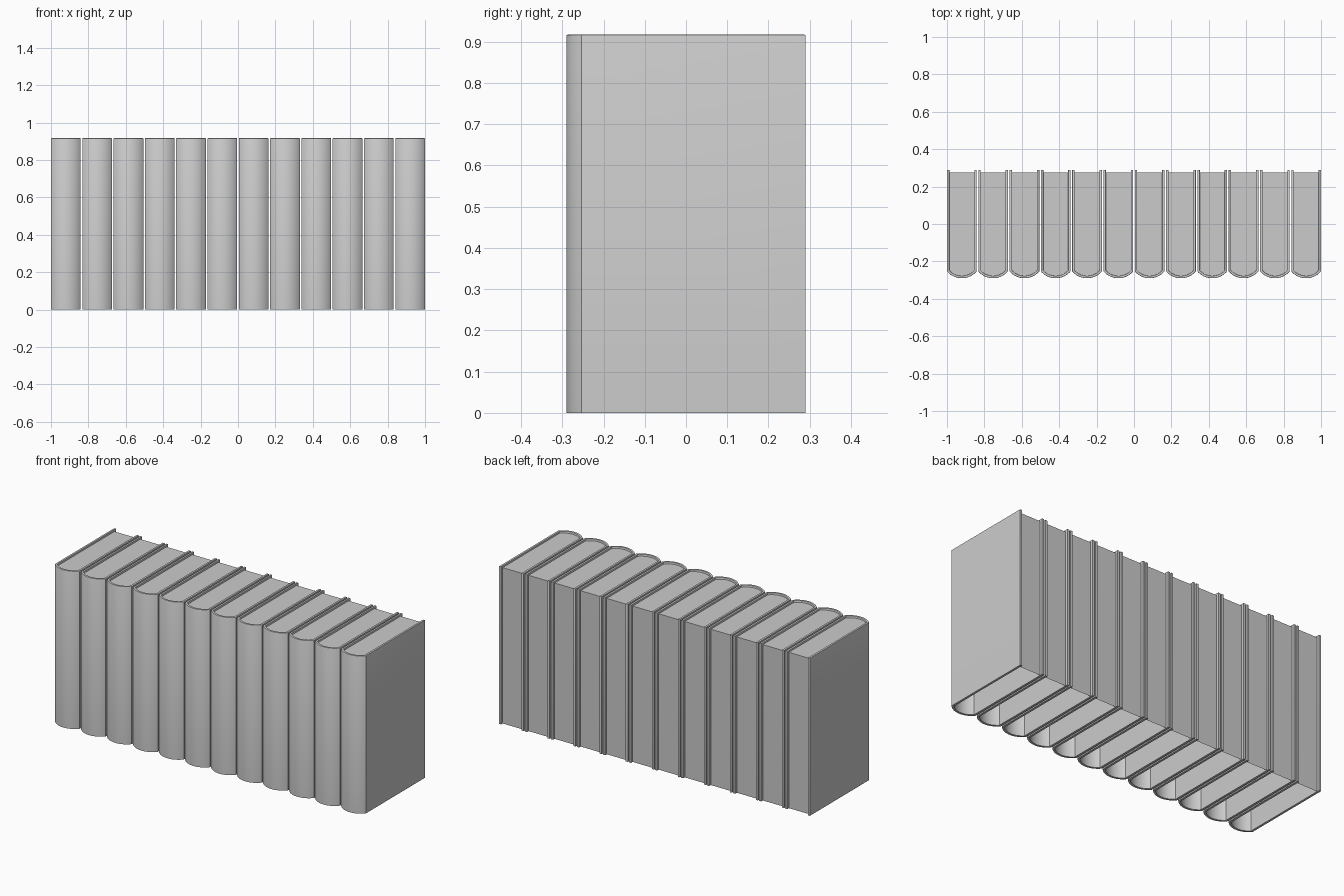
import bpy, bmesh, math

if "Cube" in bpy.data.objects:
    bpy.data.objects.remove(bpy.data.objects["Cube"])

COUNT, W, T = 12, 0.159, 0.013          # books, book width, cover thickness
H, BACK, HINGE, SPINE = 0.917, 0.29, -0.253, -0.29
PAGE_TOP, PAGE_BACK = 0.906, 0.275
PITCH = (2 - W) / (COUNT - 1)


def spine_arc(half, inset, steps=20):
    """Round spine from -half to +half, seen from above."""
    sag = HINGE - SPINE
    r = ((W / 2) ** 2 + sag ** 2) / (2 * sag)
    cy, r = SPINE + r, r - inset
    a = math.asin(half / r)
    return [(r * math.sin(-a + 2 * a * i / steps),
             cy - r * math.cos(-a + 2 * a * i / steps)) for i in range(steps + 1)]


outer = [(-W / 2, BACK)] + spine_arc(W / 2, 0) + [(W / 2, BACK)]
half_in = W / 2 - T
inner = [(-half_in, BACK)] + spine_arc(half_in, T) + [(half_in, BACK)]


def cover_mesh():
    # U-shaped shell: strip between outer and inner outline, extruded upward
    bm = bmesh.new()
    rings = [[bm.verts.new((x, y, z)) for x, y in line]
             for line, z in ((outer, 0), (inner, 0), (inner, H), (outer, H))]
    n = len(outer)
    for i in range(n - 1):
        for k in range(4):
            a, b = rings[k], rings[(k + 1) % 4]
            bm.faces.new((a[i], a[i + 1], b[i + 1], b[i]))
    for i in (0, n - 1):
        bm.faces.new([ring[i] for ring in rings])
    bmesh.ops.recalc_face_normals(bm, faces=bm.faces)
    # slightly rounded top rim
    top = [e for e in bm.edges if all(v.co.z > H - 1e-5 for v in e.verts)
           and len({f.normal.z > 0.9 for f in e.link_faces}) == 2]
    bmesh.ops.bevel(bm, geom=top, offset=0.003, segments=2, profile=0.5, affect='EDGES')
    me = bpy.data.meshes.new("cover")
    bm.to_mesh(me)
    bm.free()
    me.shade_smooth()
    return me


def pages_mesh():
    # page block open at the bottom: top sheet and fore edge
    bm = bmesh.new()
    line = [(-half_in, PAGE_BACK)] + inner[1:-1] + [(half_in, PAGE_BACK)]
    top = [bm.verts.new((x, y, PAGE_TOP)) for x, y in line]
    bm.faces.new(top)
    low = [bm.verts.new((x, PAGE_BACK, 0)) for x in (-half_in, half_in)]
    bm.faces.new((top[0], top[-1], low[1], low[0]))
    me = bpy.data.meshes.new("pages")
    bm.to_mesh(me)
    bm.free()
    return me


cover, pages = cover_mesh(), pages_mesh()

# row of identical books
for i in range(COUNT):
    for name, me in (("book_cover", cover), ("book_pages", pages)):
        ob = bpy.data.objects.new(f"{name}_{i + 1}", me)
        ob.location.x = -1 + W / 2 + i * PITCH
        bpy.context.collection.objects.link(ob)

# crisp edges on the covers
ob = bpy.data.objects["book_cover_1"]
ob.select_set(True)
bpy.context.view_layer.objects.active = ob
cover.set_sharp_from_angle(angle=math.radians(25))
